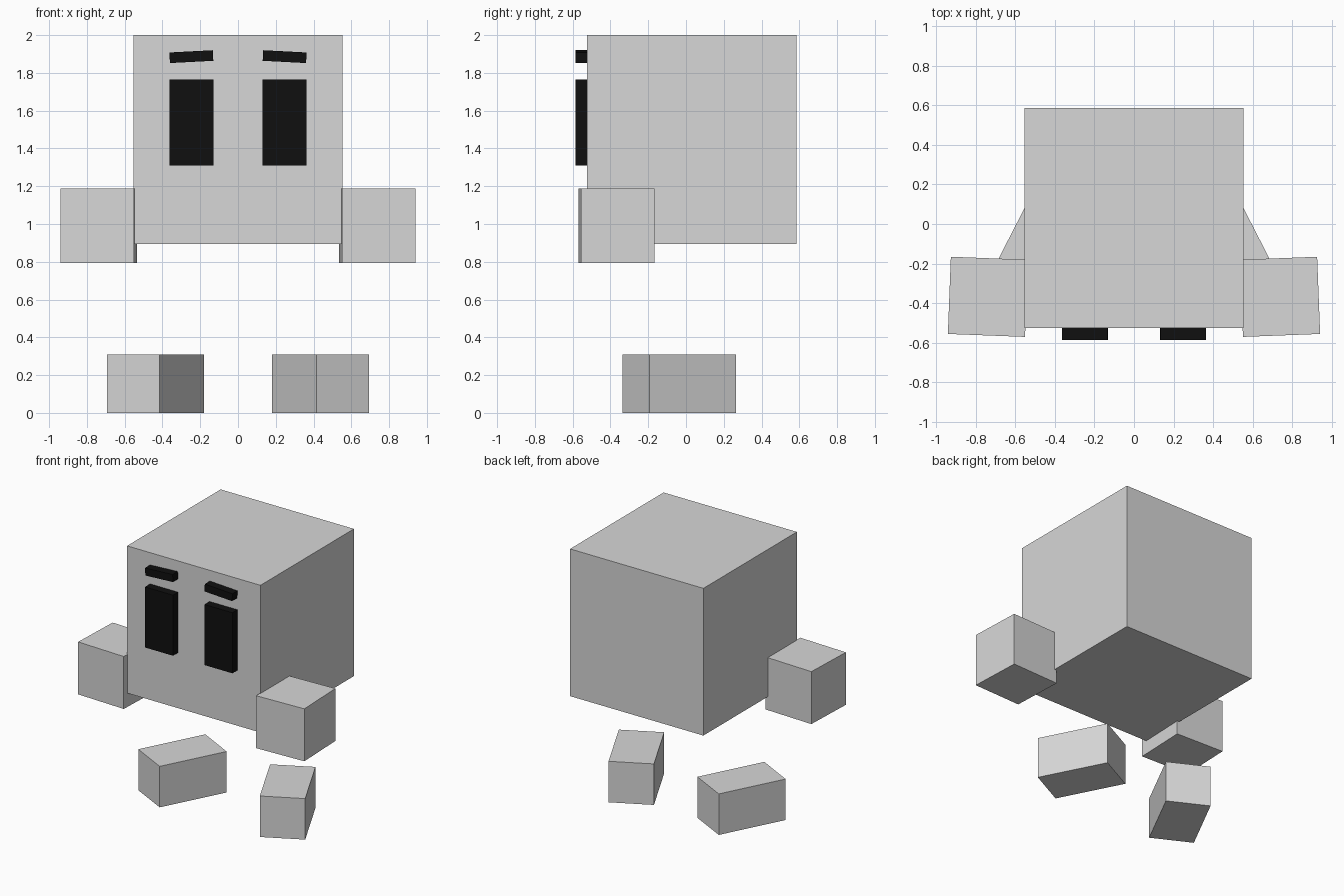
import bpy, bmesh, math
from mathutils import Matrix, Vector

if "Cube" in bpy.data.objects:
    bpy.data.objects.remove(bpy.data.objects["Cube"])


def material(name, rgb):
    m = bpy.data.materials.new(name)
    m.diffuse_color = (*rgb, 1.0)
    m.use_nodes = True
    m.node_tree.nodes["Principled BSDF"].inputs["Base Color"].default_value = m.diffuse_color
    return m


grey = material("light_grey", (0.68, 0.68, 0.68))
black = material("black", (0.005, 0.005, 0.005))


def box(name, center, size, mat, rot=(0, 0, 0)):
    """Flat-shaded box, turned by rot = (x, y, z) degrees."""
    bm = bmesh.new()
    bmesh.ops.create_cube(bm, size=1.0, matrix=Matrix.Diagonal((*size, 1.0)))
    mesh = bpy.data.meshes.new(name)
    bm.to_mesh(mesh)
    bm.free()
    mesh.materials.append(mat)
    obj = bpy.data.objects.new(name, mesh)
    obj.location = Vector(center)
    obj.rotation_euler = [math.radians(a) for a in rot]
    bpy.context.collection.objects.link(obj)
    return obj


def pair(name, center, size, mat, rot=(0, 0, 0)):
    """The same box on the right and, mirrored in x, on the left."""
    for side, s in (("right", 1), ("left", -1)):
        box(f"{side}_{name}", (s * center[0], center[1], center[2]), size, mat,
            (rot[0], s * rot[1], s * rot[2]))


# Large cube head
box("head", (0, 0.03, 1.447), (1.108, 1.11, 1.106), grey)

# Face: tall eyes and slightly slanted brows standing out from the head
pair("eye", (0.247, -0.554, 1.538), (0.232, 0.062, 0.455), black)
pair("brow", (0.247, -0.554, 1.886), (0.23, 0.062, 0.056), black, (0, 3, 0))

# Floating hands and splayed feet
pair("hand", (0.738, -0.368, 0.99), (0.39, 0.39, 0.394), grey, (0, 0, 2.2))
pair("foot", (0.437, -0.035, 0.154), (0.312, 0.515, 0.308), grey, (0, 0, 27.2))
